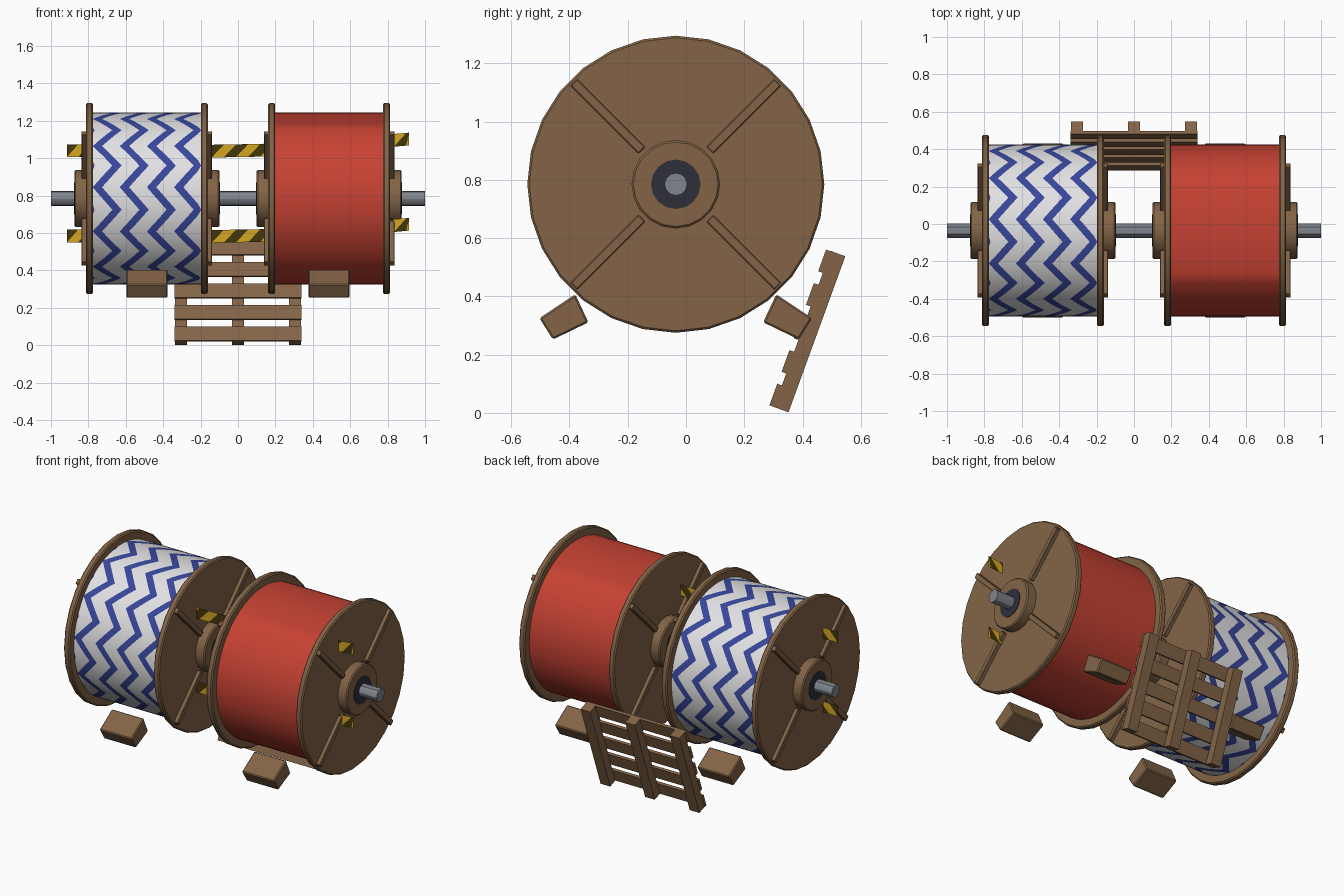
import bpy, bmesh, math
from mathutils import Vector

if "Cube" in bpy.data.objects:
    bpy.data.objects.remove(bpy.data.objects["Cube"])

CY, CZ = -0.035, 0.785      # shared axle line
REEL = 0.487                # reel centres at +-x


def material(name, rgb):
    m = bpy.data.materials.new(name)
    lin = [(c / 255 / 12.92) if c < 11 else ((c / 255 + 0.055) / 1.055) ** 2.4 for c in rgb]
    m.diffuse_color = (*lin, 1)
    m.use_nodes = True
    m.node_tree.nodes["Principled BSDF"].inputs["Base Color"].default_value = m.diffuse_color
    return m


WOOD = material("brown wood", (131, 100, 71))
RED = material("red cable", (198, 66, 51))
WHITE = material("white rope", (226, 226, 228))
BLUE = material("blue rope", (56, 70, 155))
STEEL = material("grey steel", (128, 134, 142))
DARK = material("dark bore", (46, 47, 58))
YELLOW = material("yellow tape", (212, 166, 32))
BLACK = material("black tape", (68, 54, 12))


def finish(name, bm, mats, smooth=True):
    bmesh.ops.recalc_face_normals(bm, faces=bm.faces)
    me = bpy.data.meshes.new(name)
    bm.to_mesh(me)
    bm.free()
    ob = bpy.data.objects.new(name, me)
    bpy.context.collection.objects.link(ob)
    for m in mats:
        me.materials.append(m)
    if smooth:
        bpy.ops.object.select_all(action='DESELECT')
        ob.select_set(True)
        bpy.context.view_layer.objects.active = ob
        bpy.ops.object.shade_smooth_by_angle(angle=math.radians(30))
    return ob


def lathe(name, profile, n, mat):
    """Solid turned about the axle from (x, radius) points."""
    bm = bmesh.new()
    rings = [[bm.verts.new((x, CY + r * math.cos(2 * math.pi * k / n), CZ + r * math.sin(2 * math.pi * k / n)))
              for k in range(n)] for x, r in profile]
    for a, b in zip(rings, rings[1:]):
        for k in range(n):
            bm.faces.new((a[k], a[k - 1], b[k - 1], b[k]))
    bm.faces.new(rings[0])
    bm.faces.new(rings[-1])
    return finish(name, bm, [mat])


def disc(name, x0, x1, r, n, mat, bev):
    lathe(name, [(x0, r - bev), (x0 + bev, r), (x1 - bev, r), (x1, r - bev)], n, mat)


def prism(name, pts, x0, x1, mat, bev=0.0):
    """Outline in (y, z) swept along x."""
    bm = bmesh.new()
    a = [bm.verts.new((x0, y, z)) for y, z in pts]
    b = [bm.verts.new((x1, y, z)) for y, z in pts]
    bm.faces.new(a)
    bm.faces.new(b)
    for i in range(len(pts)):
        bm.faces.new((a[i - 1], a[i], b[i], b[i - 1]))
    bmesh.ops.recalc_face_normals(bm, faces=bm.faces)
    if bev:
        bmesh.ops.bevel(bm, geom=bm.edges[:], offset=bev, segments=1, affect='EDGES')
    finish(name, bm, [mat], False)


def chevron_drum(name, x0, x1, r):
    """Wound drum whose faces are cut along zigzag stripes."""
    n, waves, pitch, width, amp = 96, 12, 0.145, 0.05, 0.105
    bm = bmesh.new()
    rows = []
    for k in range(n):
        a = 2 * math.pi * k / n              # 0 faces the front (-y)
        t = (k * waves / n + 0.25) % 1.0
        shift = amp * abs(2 * t - 1)
        xs = [x0]
        for s in range(-2, 6):
            left = x0 + s * pitch + shift
            xs += [left, left + width]
        xs.append(x1)
        rows.append([bm.verts.new((min(max(x, x0), x1), CY - r * math.cos(a), CZ + r * math.sin(a))) for x in xs])
    for k in range(n):
        a, b = rows[k - 1], rows[k]
        for j in range(len(a) - 1):
            if a[j + 1].co.x - a[j].co.x + b[j + 1].co.x - b[j].co.x > 1e-5:
                bm.faces.new((a[j], a[j + 1], b[j + 1], b[j])).material_index = j % 2
    bmesh.ops.remove_doubles(bm, verts=bm.verts[:], dist=1e-5)
    finish(name, bm, [WHITE, BLUE])


# Reels: flanges, hubs, bores and radial ribs
for side, label in ((-1, "left"), (1, "right")):
    cx = side * REEL
    for d in (-1, 1):
        where = label + ("_a" if d < 0 else "_b")

        def span(a, b):
            return sorted((cx + d * a, cx + d * b))
        disc("flange_" + where, *span(0.288, 0.326), 0.51, 28, WOOD, 0.007)
        disc("hub_" + where, *span(0.32, 0.388), 0.152, 20, WOOD, 0.007)
        disc("bore_" + where, *span(0.38, 0.391), 0.085, 16, DARK, 0.0)
        for q in range(4):
            ang = math.radians(45 + 90 * q)
            u = Vector((math.cos(ang), math.sin(ang)))
            v = Vector((-u.y, u.x)) * 0.016
            c = Vector((CY, CZ))
            prism(f"rib_{where}_{q}", [c + u * 0.165 - v, c + u * 0.495 - v, c + u * 0.495 + v, c + u * 0.165 + v],
                  *span(0.32, 0.349), WOOD, 0.003)
    # Wedge blocks in front of and behind each reel
    for d, where in ((1, "front"), (-1, "back")):
        pts = [(-0.503, 0.325), (-0.38, 0.407), (-0.335, 0.311), (-0.457, 0.252)]
        prism(f"chock_{label}_{where}", [(CY + d * (y - CY), z) for y, z in pts],
              cx - 0.11, cx + 0.11, WOOD, 0.006)

# Windings and axle
chevron_drum("rope_winding", -REEL - 0.29, -REEL + 0.29, 0.46)
disc("cable_winding", REEL - 0.29, REEL + 0.29, 0.46, 48, RED, 0.0)
disc("axle", -1.0, 1.0, 0.039, 12, STEEL, 0.0)

# Striped warning tapes running through the reels
path = [(-0.915, 1.04), (-0.14, 1.038), (0.14, 1.043), (0.80, 1.093), (0.915, 1.103)]


def tape_z(x):
    for (xa, za), (xb, zb) in zip(path, path[1:]):
        if x <= xb + 1e-6:
            return za + (zb - za) * (x - xa) / (xb - xa)
    return path[-1][1]


for name, drop in (("upper_tape", 0.0), ("lower_tape", 0.456)):
    bm = bmesh.new()
    pairs = []
    for k in range(-16, 17):
        mid = -0.043 + 0.065 * k
        pair = []
        for lean, h in ((-0.033, -0.034), (0.033, 0.034)):
            x = min(max(mid + lean, -0.915), 0.915)
            pair.append(bm.verts.new((x, -0.177, tape_z(x) - drop + h)))
        pairs.append((k, pair))
    for (k, a), (_, b) in zip(pairs, pairs[1:]):
        if b[0].co.x - a[0].co.x + b[1].co.x - a[1].co.x > 1e-4:
            bm.faces.new((a[0], b[0], b[1], a[1])).material_index = (k + 1) % 2
    bmesh.ops.remove_doubles(bm, verts=bm.verts[:], dist=1e-5)
    bmesh.ops.delete(bm, geom=[v for v in bm.verts if not v.link_faces], context='VERTS')
    finish(name, bm, [YELLOW, BLACK], False)

# Leaning pallet: three stringers and five slats
tilt = math.radians(20)
up = Vector((math.sin(tilt), math.cos(tilt)))
fwd = Vector((-math.cos(tilt), math.sin(tilt)))
base = Vector((0.352, 0.002))


def board(name, u0, u1, f0, f1, x0, x1):
    prism(name, [base + up * u + fwd * f for u, f in ((u0, f0), (u1, f0), (u1, f1), (u0, f1))], x0, x1, WOOD)


for i, x in enumerate((-0.305, 0.0, 0.305)):
    board(f"pallet_stringer_{i}", 0, 0.57, 0, 0.053, x - 0.033, x + 0.033)
for i in range(5):
    board(f"pallet_slat_{i}", i * 0.1225, i * 0.1225 + 0.079, 0.053, 0.07, -0.34, 0.34)
